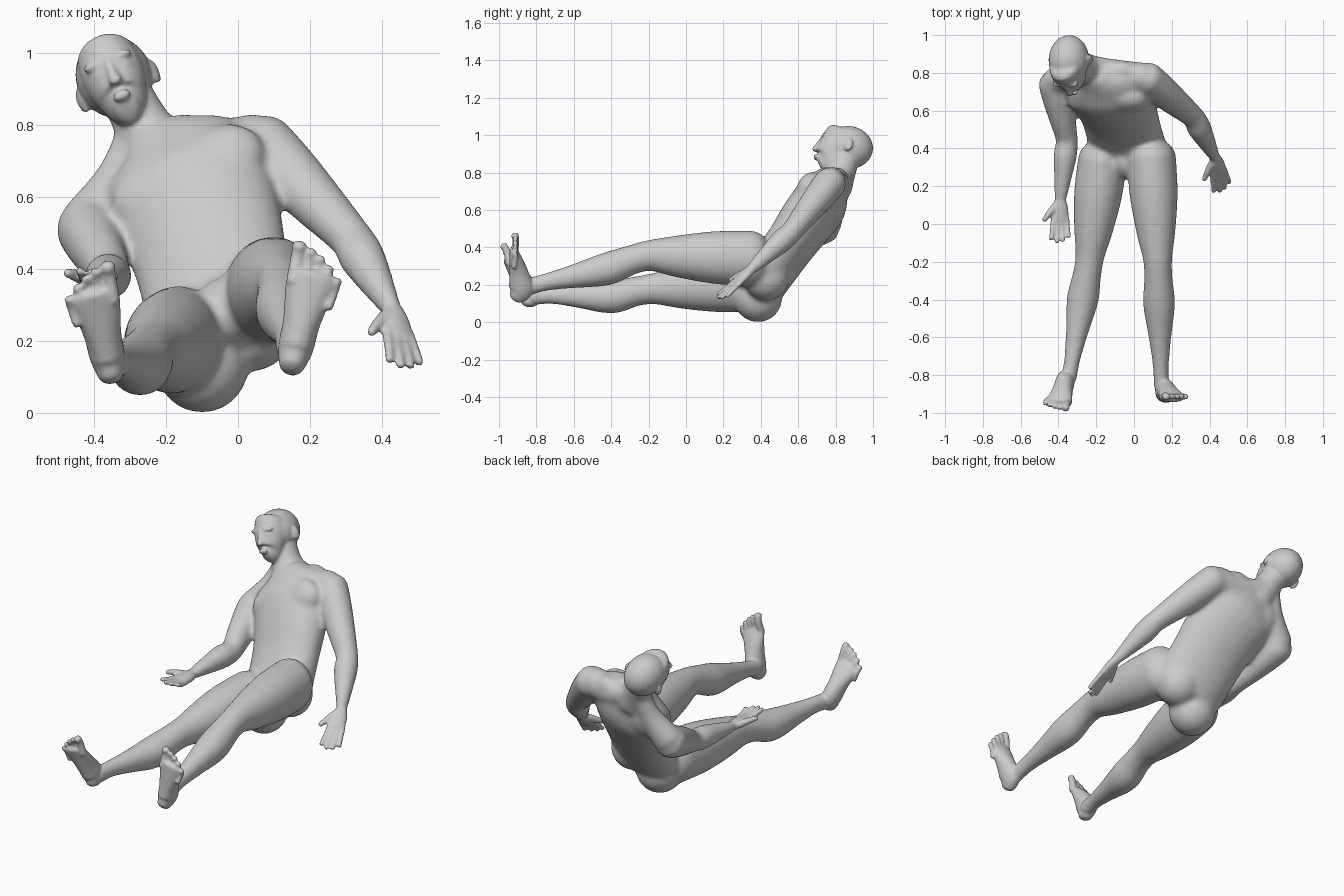
import bpy, bmesh, math
from mathutils import Vector as V, Matrix

if "Cube" in bpy.data.objects:
    bpy.data.objects.remove(bpy.data.objects["Cube"])

bm = bmesh.new()
SIDES = 24


def tube(stations, side, cap=0.7, steps=4):
    """Loft elliptical rings (centre, half width, half depth) along a smooth path."""
    side = V(side)
    data = [list(c) + [a, b] for c, a, b in stations]
    ext = [data[0]] + data + [data[-1]]
    pts = []
    for i in range(1, len(ext) - 2):
        p0, p1, p2, p3 = ext[i - 1:i + 3]
        for k in range(steps):
            t = k / steps
            pts.append([0.5 * (2 * q1 + (q2 - q0) * t + (2 * q0 - 5 * q1 + 4 * q2 - q3) * t * t
                               + (3 * q1 - q0 - 3 * q2 + q3) * t ** 3)
                        for q0, q1, q2, q3 in zip(p0, p1, p2, p3)])
    pts.append(data[-1])
    n = len(pts)
    cs = [V(p[:3]) for p in pts]
    tan = [(cs[min(i + 1, n - 1)] - cs[max(i - 1, 0)]).normalized() for i in range(n)]
    rings = [(cs[i], tan[i], pts[i][3], pts[i][4]) for i in range(n)]

    # rounded ends
    def dome(r, s):
        c, t, a, b = r
        h = min(a, b) * cap
        return [(c + t * s * h * math.sin(g), t, a * math.cos(g), b * math.cos(g))
                for g in (0.5, 0.95, 1.3)]
    rings = dome(rings[0], -1)[::-1] + rings + dome(rings[-1], 1)
    loops = []
    for c, t, a, b in rings:
        w = (side - t * side.dot(t)).normalized()
        d = t.cross(w)
        loops.append([bm.verts.new(c + w * a * math.cos(g) + d * b * math.sin(g))
                      for g in (2 * math.pi * k / SIDES for k in range(SIDES))])
    for r, s in zip(loops, loops[1:]):
        for k in range(SIDES):
            m = (k + 1) % SIDES
            bm.faces.new((r[k], r[m], s[m], s[k]))
    bm.faces.new(loops[0][::-1])
    bm.faces.new(loops[-1])


def frame(x, y, z):
    return Matrix((x, y, z)).transposed()


def blob(c, r, rot=Matrix.Identity(3)):
    """Ellipsoid muscle or skull mass."""
    m = Matrix.Translation(V(c)) @ rot.to_4x4() @ Matrix.Diagonal((*r, 1))
    bmesh.ops.create_uvsphere(bm, u_segments=24, v_segments=16, radius=1, matrix=m)


def fuse(name, voxel, rounds):
    """Turn everything in bm into one object with a fused, softened skin."""
    bmesh.ops.recalc_face_normals(bm, faces=bm.faces)
    mesh = bpy.data.meshes.new(name)
    bm.to_mesh(mesh)
    bm.clear()
    ob = bpy.data.objects.new(name, mesh)
    bpy.context.collection.objects.link(ob)
    skin = ob.modifiers.new("fuse", 'REMESH')
    skin.mode = 'VOXEL'
    skin.voxel_size = voxel
    skin.use_smooth_shade = True
    soft = ob.modifiers.new("soften", 'SMOOTH')
    soft.factor = .5
    soft.iterations = rounds
    return ob


def leg(hip, knee, ankle, side, sag):
    hip, knee, ankle = V(hip), V(knee), V(ankle)
    st = [(hip.lerp(knee, t), a, b) for t, a, b in
          ((0, .13, .15), (.35, .128, .142), (.7, .103, .113), (.95, .077, .084))]
    st += [(knee.lerp(ankle, t) - V((0, 0, o * sag)), a, b) for t, a, b, o in
           ((.12, .076, .08, .3), (.32, .085, .089, 1), (.6, .06, .064, .5),
            (.84, .043, .047, 0), (1, .043, .05, 0))]
    tube(st, side)


def foot(heel, length, big):
    h, l = V(heel), V(length).normalized()
    u = V((0, 1, 0))
    u = (u - l * u.dot(l)).normalized()
    w = V((big, 0, 0))
    w = (w - l * w.dot(l) - u * w.dot(u)).normalized()
    tube([(h + l * s + u * d, a, d) for s, a, d in
          ((.025, .037, .045), (.07, .049, .066), (.14, .052, .055),
           (.21, .063, .04), (.255, .068, .028), (.28, .06, .02))], w)
    for i in range(5):
        r = .021 if i == 0 else .0145
        x = .047 - i * .026 - (.006 if i else 0)
        tip = .35 - .004 * i - .0035 * i * i
        tube([(h + l * (.25 - .012 * i) + w * x + u * .024, r, r),
              (h + l * (tip - .03) + w * x * 1.1 + u * .034, r * .9, r * .9),
              (h + l * tip + w * x * 1.12 + u * .028, r, r)], w)


def arm(shoulder, elbow, wrist, side):
    s, e, w = V(shoulder), V(elbow), V(wrist)
    st = [(s.lerp(e, t), a, b) for t, a, b in
          ((0, .088, .09), (.3, .083, .087), (.65, .07, .076), (1, .059, .061))]
    st += [(e.lerp(w, t), a, b) for t, a, b in
           ((.25, .063, .065), (.6, .049, .05), (1, .033, .028))]
    tube(st, side)


def hand(wrist, direction, thumb, curl):
    o, d, t = V(wrist), V(direction).normalized(), V(thumb)
    t = (t - d * t.dot(d)).normalized()
    c = V(curl)
    tube([(o, .031, .026), (o + d * .045, .043, .025), (o + d * .11, .046, .019)], t)
    for i, ln in enumerate((.1, .115, .108, .085)):
        x = .034 - .0225 * i
        tube([(o + d * .09 + t * x, .0145, .0145),
              (o + d * (.105 + ln * .5) + t * x * 1.2 + c * .006, .0135, .0135),
              (o + d * (.105 + ln) + t * x * 1.4 + c * .02, .012, .012)], t)
    tube([(o + d * .03 + t * .025, .021, .021), (o + d * .07 + t * .06 + c * .01, .017, .017),
          (o + d * .105 + t * .085 + c * .012, .013, .013)], d + t * .3 + c)


# torso: pelvis to neck base
across = V((.88, .03, .45)).normalized()
tube([((-.035, .42, .235), .215, .13), ((-.07, .545, .40), .215, .13),
      ((-.105, .64, .535), .228, .143), ((-.15, .72, .64), .235, .145),
      ((-.185, .765, .71), .205, .112), ((-.215, .79, .755), .12, .085)], across, .5)

# chest muscles, shoulder blades, buttocks and groin
front = V((0, -.9, .42))
front = (front - across * front.dot(across)).normalized()
body_rot = frame(across, front, across.cross(front))
for s in (-1, 1):
    blob(V((-.14, .65, .655)) + across * .105 * s, (.125, .065, .1), body_rot)
    blob(V((-.155, .785, .665)) + across * .11 * s, (.11, .07, .12), body_rot)
blob((-.10, .385, .13), (.13, .13, .13))
blob((.035, .43, .24), (.125, .125, .125))
blob((-.025, .335, .28), (.10, .10, .10))

# neck and sloping shoulder muscles
tube([((-.22, .80, .72), .095, .09), ((-.27, .83, .81), .078, .08),
      ((-.315, .855, .89), .075, .078)], across)
tube([((-.26, .85, .80), .05, .045), ((-.12, .815, .74), .06, .065),
      ((.05, .775, .75), .08, .085)], (0, 1, 0))
tube([((-.29, .84, .79), .05, .045), ((-.33, .80, .655), .06, .065),
      ((-.41, .755, .53), .078, .084)], (0, 1, 0))

# legs and arms, softened together with the torso
leg((.092, .36, .34), (.127, -.22, .358), (.145, -.86, .185), (1, 0, 0), .018)
leg((-.165, .35, .205), (-.237, -.2, .178), (-.345, -.82, .138), (1, 0, 0), .03)
arm((.065, .775, .75), (.315, .565, .485), (.43, .35, .285), (0, 1, -1))
arm((-.42, .75, .515), (-.355, .445, .385), (-.39, .125, .36), (1, 0, 0))
base = fuse("body", .011, 16)
deps = bpy.context.evaluated_depsgraph_get()
soft_mesh = bpy.data.meshes.new_from_object(base.evaluated_get(deps))
bpy.data.objects.remove(base)
bm.from_mesh(soft_mesh)

# head, in its own tilted frame: right, forward, up
hx = V((.92, 0, .38)).normalized()
hf = V((0, -.98, .18))
hf = (hf - hx * hf.dot(hx)).normalized()
hu = -hf.cross(hx) if hf.cross(hx).z < 0 else hf.cross(hx)
head_rot = frame(hx, hf, hu)
centre = V((-.345, .869, .935))


def hp(x, f, u):
    return centre + head_rot @ V((x, f, u))


blob(centre, (.106, .132, .116), head_rot)
tube([(hp(0, .125, -.118), .037, .05), (hp(0, .097, -.095), .062, .08),
      (hp(0, .078, -.05), .08, .092), (hp(0, .055, 0), .09, .104),
      (hp(0, .03, .05), .085, .107)], hx, .4)
tube([(hp(0, .148, .025), .011, .011), (hp(0, .163, -.015), .013, .014),
      (hp(0, .176, -.042), .019, .016)], hx)
blob(hp(0, .161, -.084), (.028, .015, .015), head_rot)
for s in (-1, 1):
    blob(hp(.036 * s, .134, .026), (.036, .018, .013), head_rot)
    blob(hp(.035 * s, .136, -.002), (.02, .014, .012), head_rot)
    ear = head_rot @ Matrix.Rotation(.4 * s, 3, 'Z')
    blob(hp(.108 * s, -.005, -.028), (.012, .024, .037), ear)

# feet and hands
foot((.145, -.948, .112), (.075, .005, .33), -1)
foot((-.345, -.873, .068), (-.065, -.125, .31), 1)
hand((.43, .35, .285), (.17, -.72, -.66), (-.9, -.35, .2), (0, -.5, -.5))
hand((-.39, .125, .36), (-.01, -1, .04), (-1, 0, .15), (0, 0, 1))

# one final skin over all parts
fuse("body", .007, 4)
